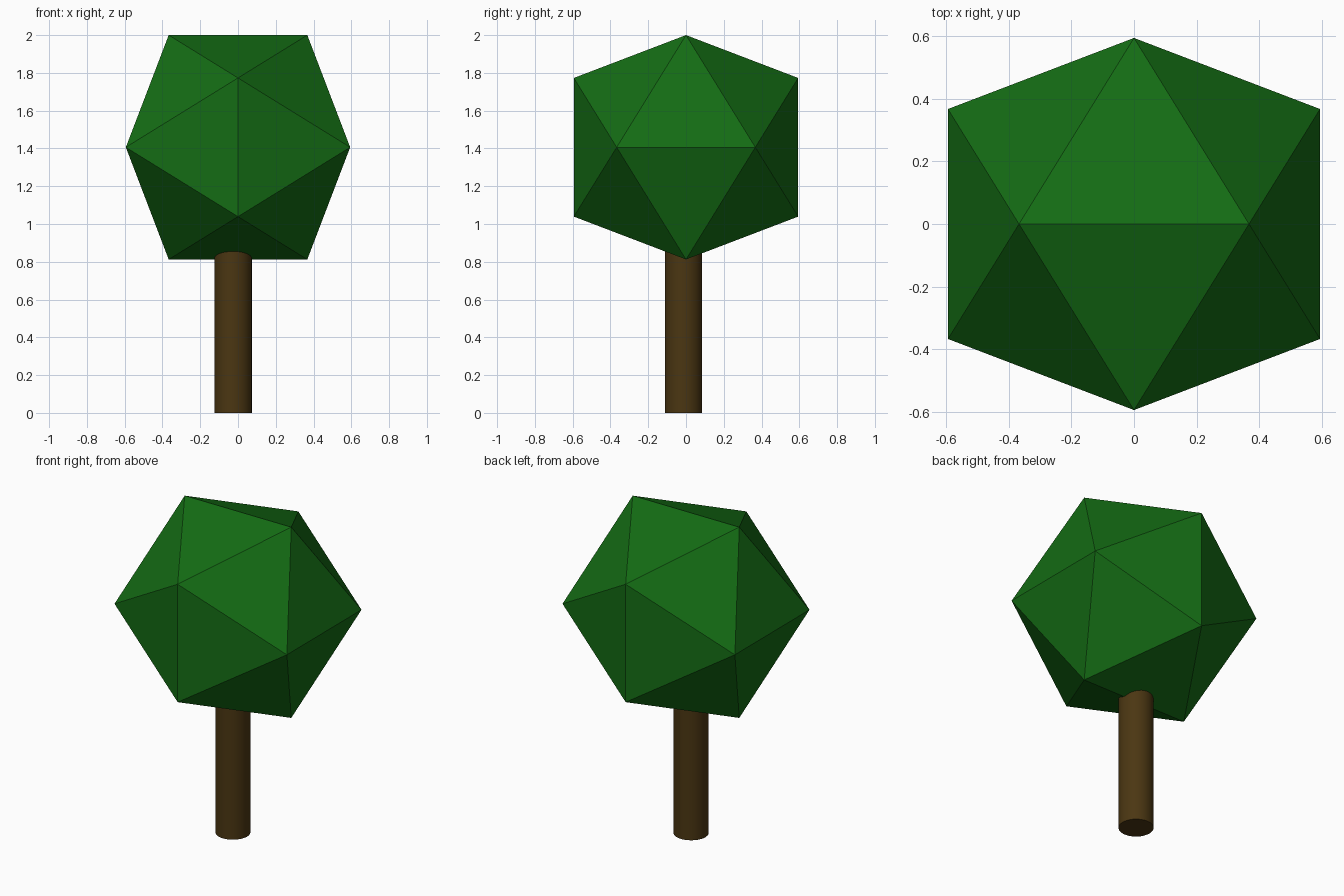
import bpy, bmesh
from math import sqrt

if "Cube" in bpy.data.objects:
    bpy.data.objects.remove(bpy.data.objects["Cube"])


def material(name, color):
    mat = bpy.data.materials.new(name)
    mat.diffuse_color = (*color, 1)
    mat.use_nodes = True
    mat.node_tree.nodes["Principled BSDF"].inputs["Base Color"].default_value = mat.diffuse_color
    return mat


# Crown: icosahedron standing on an edge, from three golden rectangles
A = 0.367
B = A * (1 + sqrt(5)) / 2
bm = bmesh.new()
for s in (-A, A):
    for t in (-B, B):
        for co in ((s, 0, t), (t, s, 0), (0, t, s)):
            bm.verts.new(co)
bmesh.ops.convex_hull(bm, input=bm.verts)
bmesh.ops.recalc_face_normals(bm, faces=bm.faces)
mesh = bpy.data.meshes.new("crown")
bm.to_mesh(mesh)
bm.free()
crown = bpy.data.objects.new("crown", mesh)
crown.location.z = 2 - B
bpy.context.collection.objects.link(crown)
mesh.materials.append(material("leaf_green", (0.007, 0.15, 0.007)))

# Trunk: slightly off-centre cylinder reaching into the crown
HEIGHT = 1.0
bpy.ops.mesh.primitive_cylinder_add(vertices=32, radius=0.099, depth=HEIGHT,
                                    location=(-0.026, -0.013, HEIGHT / 2))
trunk = bpy.context.object
trunk.name = "trunk"
trunk.data.materials.append(material("bark_brown", (0.07, 0.037, 0.006)))
bpy.ops.object.shade_smooth_by_angle()
